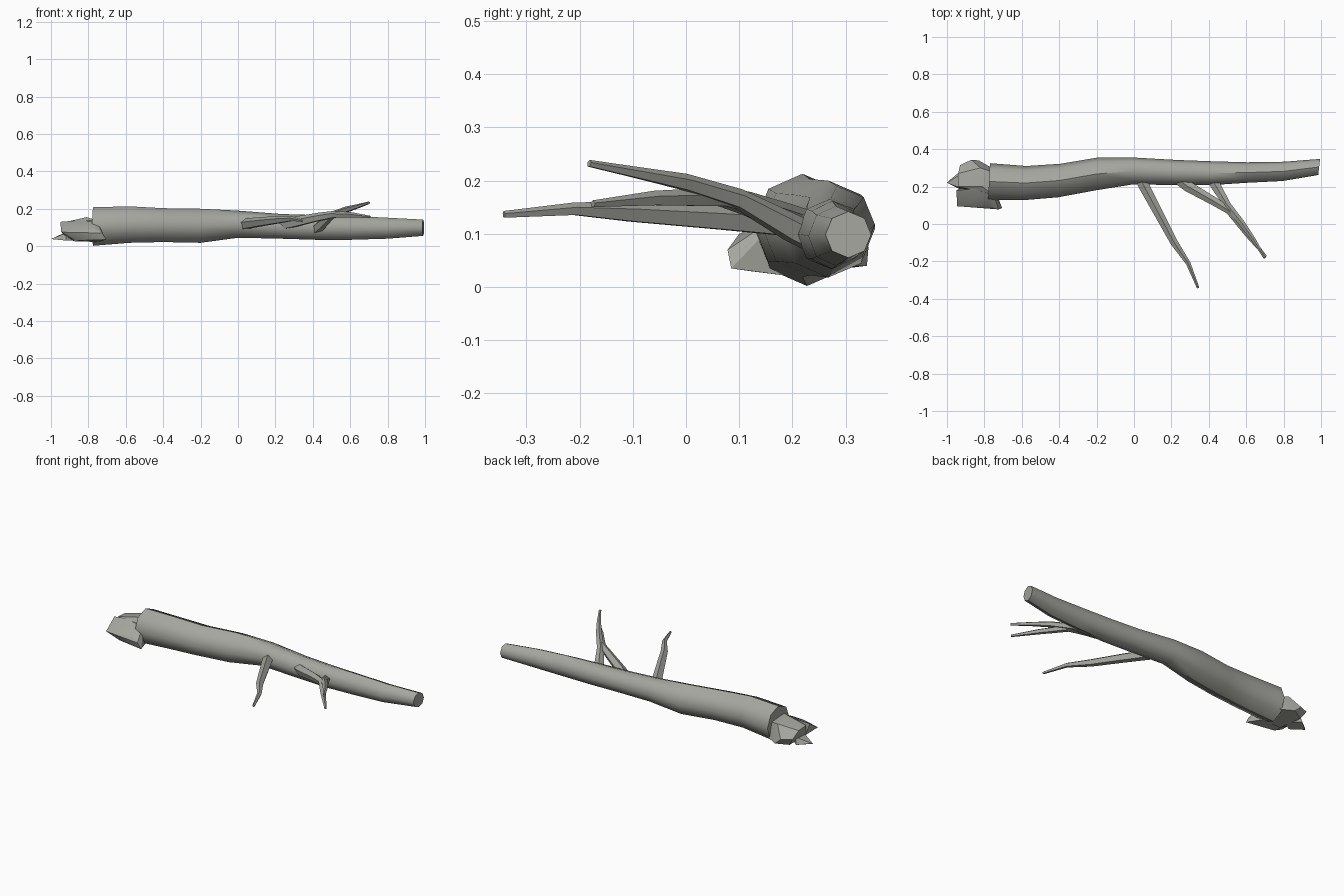
import bpy, bmesh, math
from mathutils import Vector

bark = bpy.data.materials.new("grey_bark")
bark.diffuse_color = (0.38, 0.38, 0.35, 1)


def finish(name, bm, angle):
    bmesh.ops.recalc_face_normals(bm, faces=bm.faces)
    me = bpy.data.meshes.new(name)
    bm.to_mesh(me)
    bm.free()
    me.materials.append(bark)
    ob = bpy.data.objects.new(name, me)
    bpy.context.collection.objects.link(ob)
    bpy.ops.object.select_all(action='DESELECT')
    ob.select_set(True)
    bpy.context.view_layer.objects.active = ob
    bpy.ops.object.shade_smooth_by_angle(angle=math.radians(angle))
    return ob


def loft(name, rings, angle=40):
    """Skin a list of point rings and cap both ends."""
    bm = bmesh.new()
    vs = [[bm.verts.new(p) for p in r] for r in rings]
    n = len(vs[0])
    for a, b in zip(vs, vs[1:]):
        for i in range(n):
            j = (i + 1) % n
            bm.faces.new((a[i], a[j], b[j], b[i]))
    bm.faces.new(vs[0])
    bm.faces.new(vs[-1])
    return finish(name, bm, angle)


def hull(name, points):
    bm = bmesh.new()
    for p in points:
        bm.verts.new(p)
    res = bmesh.ops.convex_hull(bm, input=bm.verts)
    loose = [v for v in bm.verts if not v.link_faces]
    bmesh.ops.delete(bm, geom=loose, context='VERTS')
    return finish(name, bm, 30)


def branch(name, path, sides=5):
    """Tapered tube through (x, y, z, radius) points."""
    pts = [Vector(p[:3]) for p in path]
    rings = []
    for k, p in enumerate(pts):
        t = (pts[min(k + 1, len(pts) - 1)] - pts[max(k - 1, 0)]).normalized()
        u = t.cross(Vector((0, 0, 1))).normalized()
        w = u.cross(t)
        r = path[k][3]
        rings.append([p + r * (math.cos(a) * u + math.sin(a) * w)
                      for a in (math.tau * (i + 0.25) / sides for i in range(sides))])
    return loft(name, rings, 40)


# Trunk: x, y min, y max, z min, z max at each station
stations = [
    (-0.775, 0.13, 0.325, 0.002, 0.208), (-0.58, 0.128, 0.31, 0.018, 0.213),
    (-0.40, 0.143, 0.322, 0.022, 0.203), (-0.20, 0.18, 0.355, 0.018, 0.20),
    (0.0, 0.212, 0.355, 0.045, 0.19), (0.23, 0.208, 0.342, 0.04, 0.172),
    (0.42, 0.208, 0.335, 0.034, 0.166), (0.60, 0.22, 0.33, 0.034, 0.162),
    (0.80, 0.23, 0.333, 0.04, 0.152), (0.99, 0.262, 0.348, 0.055, 0.142),
]
rings = []
for x, y0, y1, z0, z1 in stations:
    ring = []
    for i in range(8):
        a = math.tau * i / 8
        ring.append((x + 0.005 * math.cos(a), (y0 + y1) / 2 + (y1 - y0) / 2 * math.cos(a),
                     (z0 + z1) / 2 + (z1 - z0) / 2 * math.sin(a)))
    rings.append(ring)
loft("trunk", rings, 46)

# Broken stump end: knobbly body, forward lump and pointed splinter
hull("stump_body", [
    (-0.93, 0.315, 0.08), (-0.87, 0.343, 0.075), (-0.83, 0.34, 0.04), (-0.76, 0.30, 0.04),
    (-0.94, 0.20, 0.125), (-0.94, 0.27, 0.12), (-0.82, 0.30, 0.14), (-0.81, 0.20, 0.155),
    (-0.76, 0.28, 0.13), (-0.76, 0.16, 0.14), (-0.90, 0.30, 0.035), (-0.87, 0.17, 0.025),
    (-0.76, 0.17, 0.025), (-0.93, 0.19, 0.06)])
hull("stump_lump", [
    (-0.945, 0.095, 0.075), (-0.95, 0.18, 0.13), (-0.87, 0.115, 0.105), (-0.78, 0.10, 0.10),
    (-0.725, 0.078, 0.07), (-0.705, 0.085, 0.035), (-0.87, 0.12, 0.03), (-0.75, 0.20, 0.02),
    (-0.76, 0.19, 0.145), (-0.93, 0.19, 0.06), (-0.83, 0.19, 0.14)])
hull("stump_splinter", [
    (-1.0, 0.22, 0.038), (-0.985, 0.235, 0.04), (-0.92, 0.18, 0.03), (-0.93, 0.28, 0.035),
    (-0.92, 0.19, 0.07), (-0.92, 0.27, 0.075), (-0.86, 0.22, 0.03), (-0.86, 0.23, 0.08)])

# Bare side branches
branch("near_branch", [
    (0.03, 0.25, 0.115, 0.03), (0.055, 0.20, 0.12, 0.03), (0.13, 0.06, 0.13, 0.026),
    (0.215, -0.10, 0.14, 0.021), (0.29, -0.21, 0.146, 0.013), (0.343, -0.342, 0.136, 0.007)])
branch("low_branch", [
    (0.22, 0.25, 0.11, 0.028), (0.29, 0.20, 0.125, 0.03), (0.43, 0.12, 0.155, 0.024),
    (0.51, 0.07, 0.168, 0.02), (0.61, -0.06, 0.166, 0.015), (0.705, -0.175, 0.156, 0.007)])
branch("high_branch", [
    (0.41, 0.25, 0.085, 0.028), (0.44, 0.20, 0.11, 0.028), (0.50, 0.10, 0.165, 0.02),
    (0.58, 0.0, 0.196, 0.017), (0.64, -0.085, 0.213, 0.012), (0.70, -0.182, 0.232, 0.007)])
